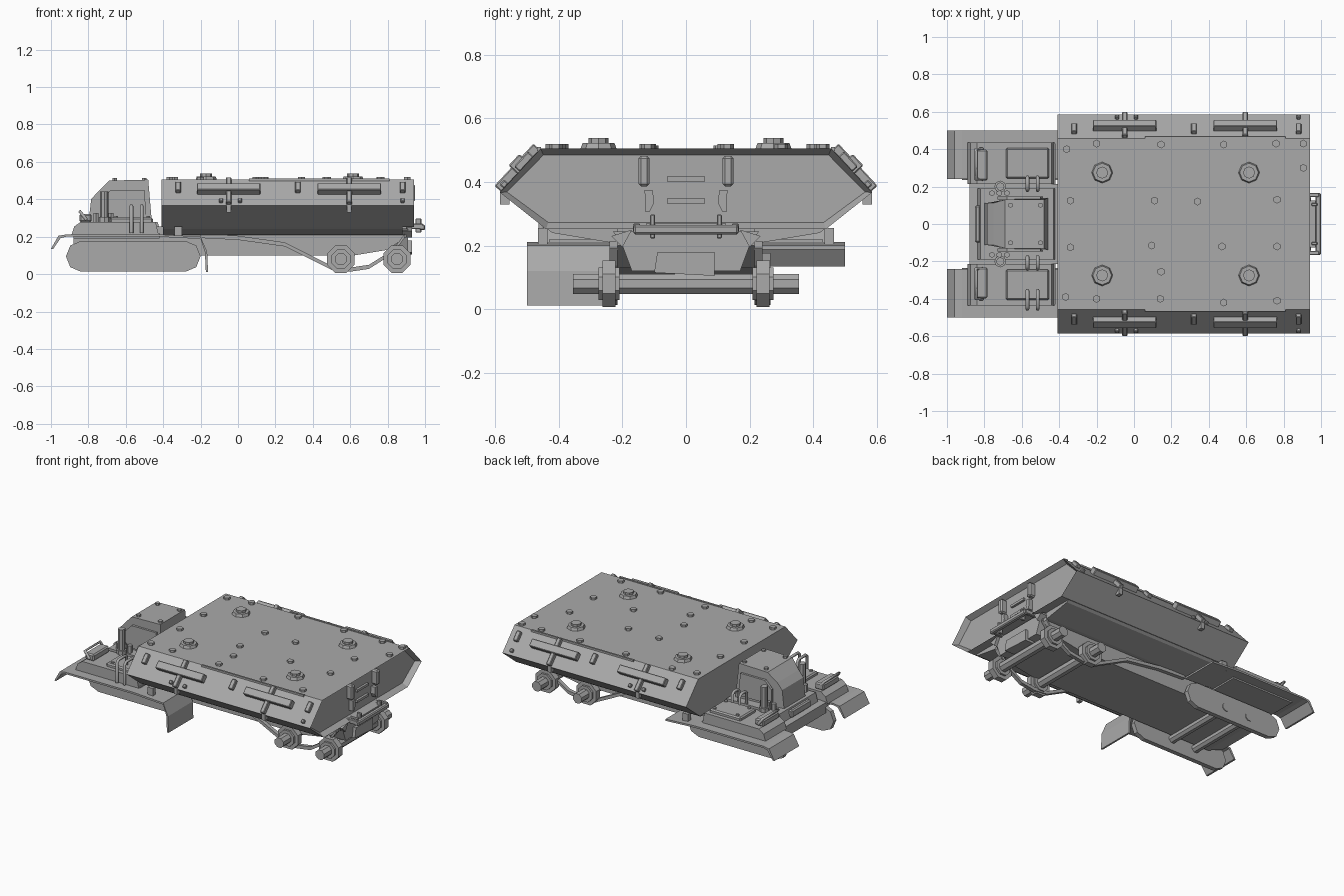
import bpy, bmesh, math
from mathutils import Vector, Matrix

if "Cube" in bpy.data.objects:
    bpy.data.objects.remove(bpy.data.objects["Cube"])

grey = bpy.data.materials.new("plain_grey")
grey.diffuse_color = (0.4, 0.4, 0.4, 1)
grey.use_nodes = True
grey.node_tree.nodes["Principled BSDF"].inputs["Base Color"].default_value = grey.diffuse_color


def finish(name, bm):
    bmesh.ops.recalc_face_normals(bm, faces=bm.faces)
    me = bpy.data.meshes.new(name)
    bm.to_mesh(me)
    bm.free()
    me.materials.append(grey)
    ob = bpy.data.objects.new(name, me)
    bpy.context.collection.objects.link(ob)
    return ob


def prism_bm(profile, axis, a, b, taper=1.0):
    """Extrude a 2D profile along x (y,z points) or along y (x,z points)."""
    bm = bmesh.new()
    put = (lambda p, t: (t, p[0], p[1])) if axis == "x" else (lambda p, t: (p[0], t, p[1]))
    r0 = [bm.verts.new(put(p, a)) for p in profile]
    r1 = [bm.verts.new(put(p, b)) for p in profile]
    bm.faces.new(r0)
    bm.faces.new(r1)
    n = len(profile)
    for i in range(n):
        bm.faces.new((r0[i], r0[(i + 1) % n], r1[(i + 1) % n], r1[i]))
    return bm


def prism(name, profile, axis, a, b):
    return finish(name, prism_bm(profile, axis, a, b))


def box(name, loc, size, rot_x=0.0, bevel=0.0):
    bm = bmesh.new()
    bmesh.ops.create_cube(bm, size=1)
    bmesh.ops.scale(bm, vec=size, verts=bm.verts)
    if bevel:
        bmesh.ops.bevel(bm, geom=bm.edges[:], offset=bevel, segments=1, affect='EDGES')
    bmesh.ops.transform(bm, matrix=Matrix.Translation(loc) @ Matrix.Rotation(rot_x, 4, 'X'), verts=bm.verts)
    return finish(name, bm)


def cyl(name, loc, r, h, n=8, axis="z", r2=None):
    bm = bmesh.new()
    bmesh.ops.create_cone(bm, cap_ends=True, segments=n, radius1=r, radius2=r if r2 is None else r2, depth=h)
    m = Matrix.Translation(loc)
    if axis == "y":
        m = m @ Matrix.Rotation(math.pi / 2, 4, 'X') @ Matrix.Rotation(math.pi / n, 4, 'Z')
    bmesh.ops.transform(bm, matrix=m, verts=bm.verts)
    return finish(name, bm)


def tube(name, pts, r):
    cu = bpy.data.curves.new(name, 'CURVE')
    cu.dimensions = '3D'
    cu.bevel_depth = r
    cu.bevel_resolution = 1
    cu.use_fill_caps = True
    sp = cu.splines.new('POLY')
    sp.points.add(len(pts) - 1)
    for p, c in zip(sp.points, pts):
        p.co = (*c, 1)
    cu.materials.append(grey)
    ob = bpy.data.objects.new(name, cu)
    bpy.context.collection.objects.link(ob)


def ribbon(name, path, y0, y1, t):
    """Bent sheet following an x,z path."""
    prism(name, path + [(x, z - t) for x, z in reversed(path)], "y", y0, y1)


# Armoured upper body with a recessed rear panel
half = [(0.457, 0.505), (0.585, 0.367), (0.44, 0.252)]
section = half + [(-y, z) for y, z in reversed(half)]
bm = prism_bm(section, "x", -0.41, 0.94)
bmesh.ops.recalc_face_normals(bm, faces=bm.faces)
rear = [f for f in bm.faces if f.normal.x > 0.9]
bmesh.ops.inset_individual(bm, faces=rear, thickness=0.022)
bmesh.ops.translate(bm, vec=(-0.035, 0, 0), verts=rear[0].verts)
finish("upper_body", bm)

# Lower hull: full length tub, wide shelf under the body, rear plate
prism("lower_hull", [(-0.88, 0.22), (-0.88, 0.15), (-0.76, 0.1), (0.62, 0.1), (0.80, 0.13), (0.90, 0.20), (0.90, 0.255), (-0.42, 0.255)],
      "y", -0.215, 0.215)
prism("hull_shelf", [(0.44, 0.255), (0.42, 0.24), (0.24, 0.21), (-0.24, 0.21), (-0.42, 0.24), (-0.44, 0.255)], "x", -0.4, 0.88)
prism("rear_hull_plate", [(-0.23, 0.245), (0.23, 0.245), (0.2, 0.2), (0.17, 0.12), (-0.17, 0.12), (-0.2, 0.2)], "x", 0.8, 0.91)
prism("rear_hatch", [(-0.09, 0.18), (0.09, 0.18), (0.09, 0.105), (-0.1, 0.115)], "x", 0.86, 0.93)

# Roof bolts, roof vents and edge strips
bolts = [(-.36, .40), (-.2, .43), (.145, .425), (.48, .425), (.76, .43), (-.34, .125), (.11, .125),
         (.34, .12), (.765, .13), (-.34, -.125), (.095, -.115), (.47, -.12), (.145, -.255), (.765, -.12),
         (-.365, -.39), (-.2, -.4), (.14, -.4), (.48, -.42), (.765, -.41), (.905, .43), (.905, .30)]
for x, y in bolts:
    cyl("roof_bolt", (x, y, 0.510), 0.021, 0.018, 6)
for x in (-0.17, 0.615):
    for s in (-1, 1):
        cyl("roof_vent_base", (x, s * 0.275, 0.512), 0.058, 0.022, 8, r2=0.05)
        cyl("roof_vent_cap", (x, s * 0.275, 0.528), 0.032, 0.02, 8)
for s in (-1, 1):
    box("roof_edge_strip", (0.435, s * 0.462, 0.504), (0.75, 0.012, 0.012))

# Side fittings laid on the upper slope
slope = math.atan2(0.138, 0.128)


def on_slope(name, s, x, t, lx, lt, h):
    y = 0.457 + 0.128 * t + math.sin(slope) * h * 0.4
    z = 0.505 - 0.138 * t + math.cos(slope) * h * 0.4
    box(name, (x, s * y, z), (lx, lt, h), -s * slope, 0.004)


for s in (-1, 1):
    for x in (-0.05, 0.595):
        on_slope("side_rail", s, x, 0.44, 0.34, 0.05, 0.042)
        on_slope("side_rail_strap", s, x, 0.5, 0.028, 0.18, 0.03)
        box("strap_tail", (x, s * 0.57, 0.355), (0.025, 0.03, 0.05))
    for x in (-0.32, 0.32, 0.88):
        on_slope("side_cleat", s, x, 0.35, 0.03, 0.065, 0.026)
    for x in (-0.09, 0.01, 0.88):
        on_slope("slope_bolt", s, x, 0.85, 0.022, 0.022, 0.02)

# Rear panel fittings
for s in (-1, 1):
    box("rear_lamp", (0.92, s * 0.132, 0.434), (0.05, 0.036, 0.095), 0, 0.008)
    prism("rear_lamp_bracket", [(s * 0.105, 0.375), (s * 0.13, 0.375), (s * 0.128, 0.305),
                                (s * 0.115, 0.305), (s * 0.1, 0.335)], "x", 0.89, 0.935)
    box("rear_rack_arm", (0.945, s * 0.155, 0.255), (0.09, 0.022, 0.03), 0, 0.004)
    box("rack_clamp", (0.965, s * 0.105, 0.26), (0.03, 0.016, 0.075), 0, 0.003)
    prism("rear_gusset", [(s * 0.17, 0.25), (s * 0.235, 0.23), (s * 0.2, 0.195)], "x", 0.85, 0.93)
for z in (0.41, 0.34):
    box("rear_slot_cover", (0.91, 0, z), (0.02, 0.12, 0.016))
box("rear_rack_bar", (0.985, 0, 0.25), (0.03, 0.33, 0.03), 0, 0.006)
box("rear_rack_shelf", (0.94, 0, 0.262), (0.06, 0.25, 0.014))

# Rear axles with octagonal wheels
for x in (0.55, 0.85):
    cyl("rear_axle", (x, 0, 0.08), 0.034, 0.71, 8, "y")
    for s in (-1, 1):
        cyl("rear_wheel", (x, s * 0.242, 0.08), 0.079, 0.04, 8, "y")
        cyl("rear_wheel_hub", (x, s * 0.242, 0.08), 0.055, 0.066, 8, "y")

# Front side frames, cross axles, fenders
frame = [(-0.56 + sx * 0.28 + 0.08 * math.cos(math.radians(a)), 0.095 + 0.082 * math.sin(math.radians(a)))
         for sx, a in [(1, -90), (1, -45), (1, 0), (1, 45), (1, 90), (-1, 90), (-1, 135), (-1, 180), (-1, 225), (-1, 270)]]
for s in (-1, 1):
    prism("front_side_frame", frame, "y", s * 0.235, s * 0.265)
    fender = [(-1.0, 0.135), (-0.96, 0.205), (-0.92, 0.212), (-0.42, 0.212), (-0.2, 0.2)]
    if s < 0:
        fender += [(-0.165, 0.12), (-0.16, 0.012)]
    # sheet made by offsetting the path inward in x and z
    inner = [(x + (0.012 if x < -0.95 else -0.012 if x > -0.18 else 0), z - (0.012 if z > 0.14 else 0))
             for x, z in fender]
    prism("front_fender", fender + inner[::-1], "y", s * 0.24, s * 0.5)
    # sagging strut from fender to the rear wheels
    ribbon("running_strut", [(-0.2, 0.215), (0.0, 0.205), (0.25, 0.17), (0.38, 0.105), (0.5, 0.045), (0.6, 0.035),
                             (0.7, 0.05), (0.78, 0.10), (0.85, 0.16), (0.89, 0.215)], s * 0.215, s * 0.24, 0.022)
    box("body_support", (-0.32, s * 0.45, 0.225), (0.04, 0.03, 0.06))
for x in (-0.68, -0.5):
    cyl("front_cross_axle", (x, 0, 0.09), 0.028, 0.54, 8, "y")

# Front deck
box("front_deck", (-0.65, 0, 0.205), (0.46, 0.86, 0.03))
prism("center_base", [(-0.84, 0.21), (-0.82, 0.28), (-0.43, 0.28), (-0.41, 0.21)], "y", -0.19, 0.19)

# Central cab with sloping nose and narrowed roof
bm = prism_bm([(-0.80, 0.27), (-0.785, 0.40), (-0.75, 0.44), (-0.69, 0.50), (-0.48, 0.505), (-0.46, 0.27)], "y", -0.14, 0.14)
for v in bm.verts:
    if v.co.z > 0.48:
        v.co.y *= 0.93
    elif v.co.x < -0.74:
        v.co.y *= 0.8
finish("cab", bm)
box("cab_nose_bar", (-0.835, 0, 0.25), (0.03, 0.2, 0.05), 0, 0.008)
for s in (-1, 1):
    for x in (-0.66, -0.5):
        cyl("cab_roof_bolt", (x, s * 0.1, 0.507), 0.014, 0.016, 6)
    prism("cab_side_panel", [(-0.73, 0.3), (-0.73, 0.40), (-0.68, 0.45), (-0.5, 0.45), (-0.49, 0.3)],
          "y", s * 0.13, s * 0.146)

# Side pods beside the cab, each with hatch, lamp, handles and exhaust post
for s in (-1, 1):
    prism("side_pod", [(-0.89, 0.21), (-0.875, 0.255), (-0.84, 0.28), (-0.44, 0.28), (-0.425, 0.21)],
          "y", s * 0.215, s * 0.435)
    box("pod_hatch", (-0.57, s * 0.325, 0.287), (0.23, 0.165, 0.03), 0, 0.008)
    for dx in (-0.08, 0.09):
        for dy in (-0.06, 0.06):
            cyl("hatch_bolt", (-0.57 + dx, s * 0.325 + dy, 0.303), 0.011, 0.014, 6)
    box("pod_lamp", (-0.815, s * 0.315, 0.30), (0.065, 0.165, 0.045), 0, 0.008)
    y0, y1 = s * 0.24, s * 0.40
    tube("lamp_guard", [(-0.81, y0, 0.29), (-0.845, y0, 0.335), (-0.845, y1, 0.335), (-0.81, y1, 0.29)], 0.009)
    cyl("exhaust_post", (-0.715, s * 0.2, 0.36), 0.022, 0.165, 8)
    cyl("exhaust_collar", (-0.715, s * 0.2, 0.29), 0.032, 0.03, 8)
    for i in range(3):
        cyl("pod_valve", (-0.76 + 0.04 * i, s * 0.165, 0.30), 0.016, 0.055, 6)
for x in (-0.57, -0.515):
    for ya, yb in ((-0.455, -0.355), (-0.24, -0.175), (0.18, 0.25)):
        tube("pod_handle", [(x, ya, 0.22), (x, ya, 0.35), (x, ya + 0.015, 0.365), (x, yb - 0.015, 0.365),
                            (x, yb, 0.35), (x, yb, 0.26)], 0.010)
